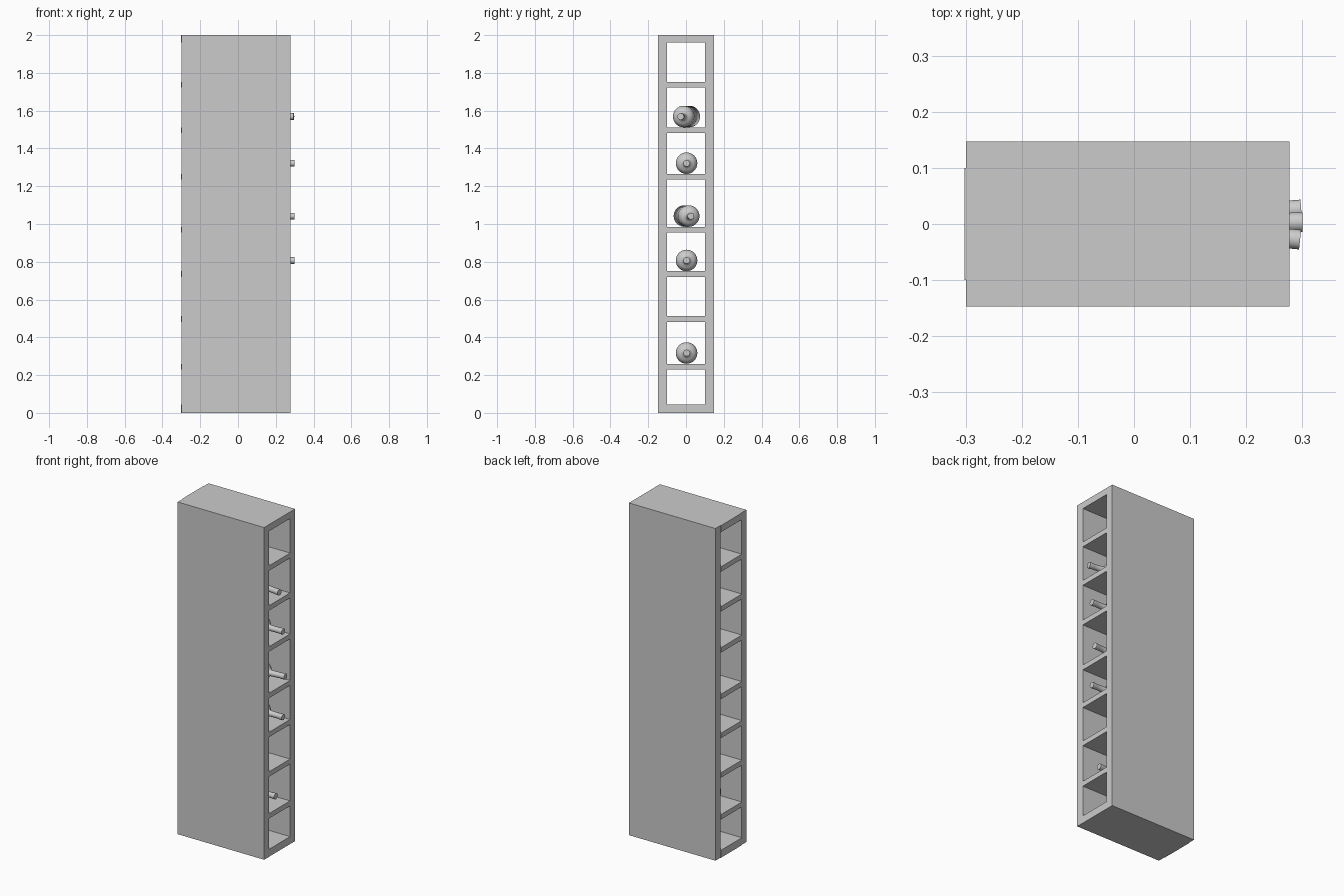
import bpy, bmesh, math
from mathutils import Matrix, Vector

if "Cube" in bpy.data.objects:
    bpy.data.objects.remove(bpy.data.objects["Cube"])

X_BACK, X_FRONT = -0.299, 0.277


def finish(bm, name):
    bmesh.ops.recalc_face_normals(bm, faces=bm.faces)
    mesh = bpy.data.meshes.new(name)
    bm.to_mesh(mesh)
    bm.free()
    obj = bpy.data.objects.new(name, mesh)
    bpy.context.collection.objects.link(obj)
    return obj


def box(name, lo, hi):
    lo, hi = Vector(lo), Vector(hi)
    bm = bmesh.new()
    m = Matrix.Translation((lo + hi) / 2) @ Matrix.Diagonal((*(hi - lo), 1))
    bmesh.ops.create_cube(bm, size=1, matrix=m)
    return finish(bm, name)


# Side panels
box("side_panel_near", (X_BACK, -0.147, 0), (X_FRONT, -0.1, 2))
box("side_panel_far", (X_BACK, 0.1, 0), (X_FRONT, 0.147, 2))

# Floor, shelves and top, slightly proud at the back
levels = [(0, 0.045), (0.23, 0.26), (0.482, 0.512), (0.72, 0.75), (0.955, 0.985),
          (1.235, 1.265), (1.482, 1.512), (1.722, 1.752), (1.96, 2)]
for i, (z0, z1) in enumerate(levels):
    box(f"shelf_{i}", (X_BACK - 0.003, -0.1, z0), (X_FRONT, 0.1, z1))

# Bottle profile: (radius, distance behind the mouth)
R = 0.057
profile = [(0, 0), (0.0175, 0), (0.0175, 0.02), (0.016, 0.025), (0.017, 0.09), (0.021, 0.1)]
profile += [(0.021 + (R - 0.021) * math.sin(a), 0.148 - 0.043 * math.cos(a))
            for a in [math.radians(d) for d in range(15, 91, 15)]]
profile += [(R, 0.44), (R - 0.006, 0.45), (0, 0.45)]


def bottle(name, shelf, tip_x, tip_y, yaw):
    bm = bmesh.new()
    verts = [bm.verts.new((-d, 0, r)) for r, d in profile]
    edges = [bm.edges.new(p) for p in zip(verts, verts[1:])]
    bmesh.ops.spin(bm, geom=verts + edges, cent=(0, 0, 0), axis=(1, 0, 0),
                   angle=math.tau, steps=32, use_merge=False)
    bmesh.ops.remove_doubles(bm, verts=bm.verts, dist=1e-5)
    obj = finish(bm, name)
    obj.location = (tip_x, tip_y, levels[shelf][1] + R)
    obj.rotation_euler.z = math.radians(yaw)
    bpy.ops.object.select_all(action='DESELECT')
    obj.select_set(True)
    bpy.context.view_layer.objects.active = obj
    bpy.ops.object.shade_smooth_by_angle(angle=math.radians(35))


# Bottles, two of them lying slightly askew
for i, spec in enumerate([(1, 0.25, 0.003, 0), (3, 0.3, 0.003, 0), (4, 0.298, 0.026, 4.5),
                          (5, 0.3, 0.003, 0), (6, 0.296, -0.028, -6)]):
    bottle(f"bottle_{i}", *spec)
